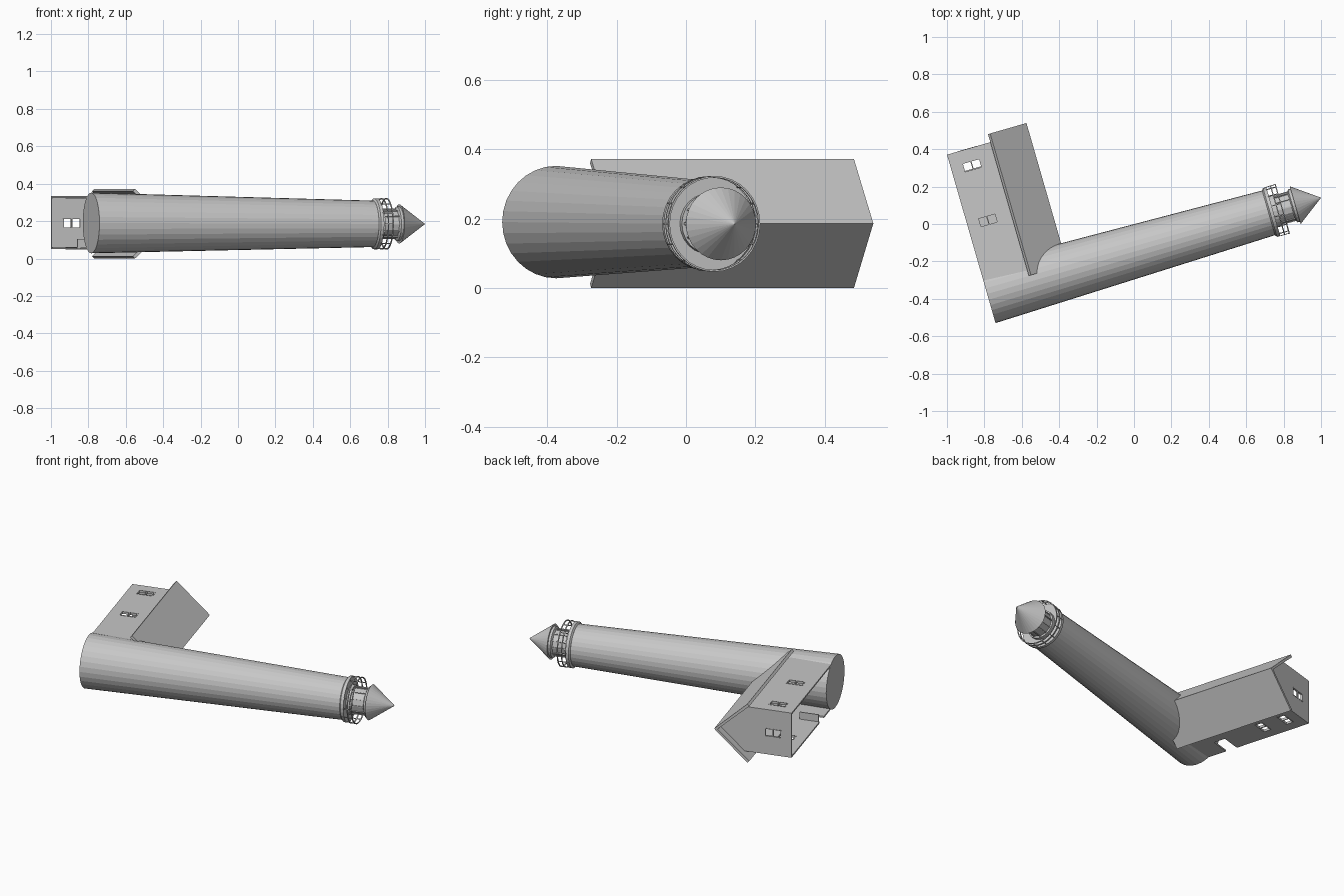
import bpy, bmesh, math
from mathutils import Matrix, Vector

if "Cube" in bpy.data.objects:
    bpy.data.objects.remove(bpy.data.objects["Cube"], do_unlink=True)

# One plain grey for everything
grey = bpy.data.materials.new("plain grey")
grey.use_nodes = True
GREY = (0.57, 0.57, 0.57, 1)
grey.diffuse_color = GREY
grey.node_tree.nodes["Principled BSDF"].inputs["Base Color"].default_value = GREY

# The building lies on its side: local x runs up the tower, local y along the house
TURN = Matrix.Rotation(math.radians(16.08), 4, 'Z')
AXIS_Y = -0.142
BASE, TIP = -0.858, 1.0


def axis(u):
    """Centre of the tower at height u."""
    return Vector((u, AXIS_Y, 0.19 - 0.0055 * (u - BASE) / (TIP - BASE)))


def around(u, r, a):
    return axis(u) + Vector((0, r * math.cos(a), r * math.sin(a)))


def finish(name, bm):
    bmesh.ops.recalc_face_normals(bm, faces=bm.faces)
    me = bpy.data.meshes.new(name)
    bm.to_mesh(me)
    bm.free()
    me.materials.append(grey)
    ob = bpy.data.objects.new(name, me)
    ob.matrix_world = TURN
    bpy.context.collection.objects.link(ob)
    return ob


def lathe(name, profile, n=32, closed=False):
    """Turn (height, radius) points round the tower axis."""
    bm = bmesh.new()
    rings = []
    for u, r in profile:
        if r == 0:
            rings.append([bm.verts.new(axis(u))] * n)
        else:
            rings.append([bm.verts.new(around(u, r, math.tau * i / n)) for i in range(n)])
    pairs = list(zip(rings, rings[1:]))
    if closed:
        pairs.append((rings[-1], rings[0]))
    for a, b in pairs:
        for i in range(n):
            j = (i + 1) % n
            quad = [a[i], a[j], b[j], b[i]]
            bm.faces.new(list(dict.fromkeys(quad)))
    if not closed:
        for ring in (rings[0], rings[-1]):
            if ring[0] is not ring[1]:
                bm.faces.new(ring)
    return finish(name, bm)


def prism(name, outline, y0, y1):
    """Extrude an (x, z) outline along the house."""
    bm = bmesh.new()
    face = bm.faces.new([bm.verts.new((x, y0, z)) for x, z in outline])
    ext = bmesh.ops.extrude_face_region(bm, geom=[face])
    bmesh.ops.translate(bm, vec=(0, y1 - y0, 0),
                        verts=[v for v in ext["geom"] if isinstance(v, bmesh.types.BMVert)])
    return finish(name, bm)


def add_box(bm, lo, hi):
    lo, hi = Vector(lo), Vector(hi)
    m = Matrix.Translation((lo + hi) / 2) @ Matrix.Diagonal((*(hi - lo), 1))
    bmesh.ops.create_cube(bm, size=1, matrix=m)


def boxes(name, items):
    bm = bmesh.new()
    for lo, hi in items:
        add_box(bm, lo, hi)
    return finish(name, bm)


def cut(target, cutter):
    cutter.hide_render = True
    mod = target.modifiers.new("cut", 'BOOLEAN')
    mod.operation, mod.solver, mod.object = 'DIFFERENCE', 'EXACT', cutter
    bpy.context.view_layer.objects.active = target
    bpy.ops.object.modifier_apply(modifier=mod.name)
    bpy.data.objects.remove(cutter, do_unlink=True)


# Tower with gallery deck, lantern room and pointed cap
lathe("tower", [(BASE, 0.162), (0.715, 0.124)])
lathe("gallery_deck", [(0.708, 0.125), (0.716, 0.136), (0.734, 0.136), (0.734, 0.08)])
lathe("lantern_room", [(0.73, 0.078), (0.845, 0.078)], 12)
lathe("lantern_sill", [(0.73, 0.088), (0.755, 0.088), (0.755, 0.07)], 24)
lathe("lantern_collar", [(0.835, 0.078), (0.842, 0.092), (0.858, 0.092)], 24)
lathe("cap", [(0.856, 0.105), (TIP, 0)])

# Lantern window bars
bm = bmesh.new()
for i in range(12):
    a = math.tau * i / 12
    m = (Matrix.Translation(around(0.793, 0.079, a)) @ Matrix.Rotation(a, 4, 'X')
         @ Matrix.Diagonal((0.09, 0.006, 0.006, 1)))
    bmesh.ops.create_cube(bm, size=1, matrix=m)
finish("lantern_bars", bm)

# Gallery railing: two hoops and upright posts
for name, u in (("rail_middle", 0.758), ("rail_top", 0.784)):
    lathe(name, [(u - 0.003, 0.133), (u + 0.003, 0.133),
                 (u + 0.003, 0.138), (u - 0.003, 0.138)], 32, True)
bm = bmesh.new()
for i in range(14):
    a = math.tau * i / 14
    m = (Matrix.Translation(around(0.757, 0.1355, a)) @ Matrix.Rotation(a, 4, 'X')
         @ Matrix.Diagonal((0.056, 0.004, 0.004, 1)))
    bmesh.ops.create_cube(bm, size=1, matrix=m)
finish("rail_posts", bm)

# House walls: a hollow gabled shell, open underneath
LOW, HIGH, MID, END, T = 0.05, 0.333, 0.188, 0.633, 0.01
walls = prism("house_walls", [(BASE, LOW), (BASE, HIGH), (-0.572, HIGH),
                              (-0.412, MID), (-0.572, LOW)], -0.08, END)
cut(walls, prism("inner_cutter", [(BASE - 0.1, LOW + T), (BASE - 0.1, HIGH - T),
                                  (-0.578, HIGH - T), (-0.43, MID), (-0.578, LOW + T)],
                 -0.2, END - T))

# Window and door openings
WU, HU, HW = -0.745, 0.048, 0.024
side_windows = [(HIGH, 0.54), (HIGH, 0.235), (LOW, 0.545), (LOW, 0.39)]
holes, frames = [], []
for z, y in side_windows:
    zc = z - T / 2 if z == HIGH else z + T / 2
    holes.append(((WU - HU, y - HW, zc - 0.03), (WU + HU, y + HW, zc + 0.03)))
    for u in (WU - HU, WU, WU + HU):
        frames.append(((u - 0.003, y - HW, zc - 0.007), (u + 0.003, y + HW, zc + 0.007)))
    for s in (-HW, HW):
        frames.append(((WU - HU, y + s - 0.002, zc - 0.007), (WU + HU, y + s + 0.002, zc + 0.007)))
yc = END - T / 2
holes.append(((WU - HU, yc - 0.03, MID - HW), (WU + HU, yc + 0.03, MID + HW)))
for u in (WU - HU, WU, WU + HU):
    frames.append(((u - 0.003, yc - 0.006, MID - HW), (u + 0.003, yc + 0.006, MID + HW)))
for s in (-HW, HW):
    frames.append(((WU - HU, yc - 0.006, MID + s - 0.002), (WU + HU, yc + 0.006, MID + s + 0.002)))
holes.append(((BASE - 0.05, 0.06, LOW - 0.03), (-0.735, 0.135, LOW + 0.03)))
cut(walls, boxes("opening_cutter", holes))
boxes("window_frames", frames)

# Door standing open into the house
boxes("door", [((BASE + 0.004, 0.135, LOW + 0.002), (-0.738, 0.141, LOW + 0.055))])

# Overhanging pitched roof that runs into the tower
prism("roof", [(-0.605, 0.0), (-0.403, 0.186), (-0.605, 0.372),
               (-0.617, 0.36), (-0.424, 0.186), (-0.617, 0.012)], -0.11, 0.678)
